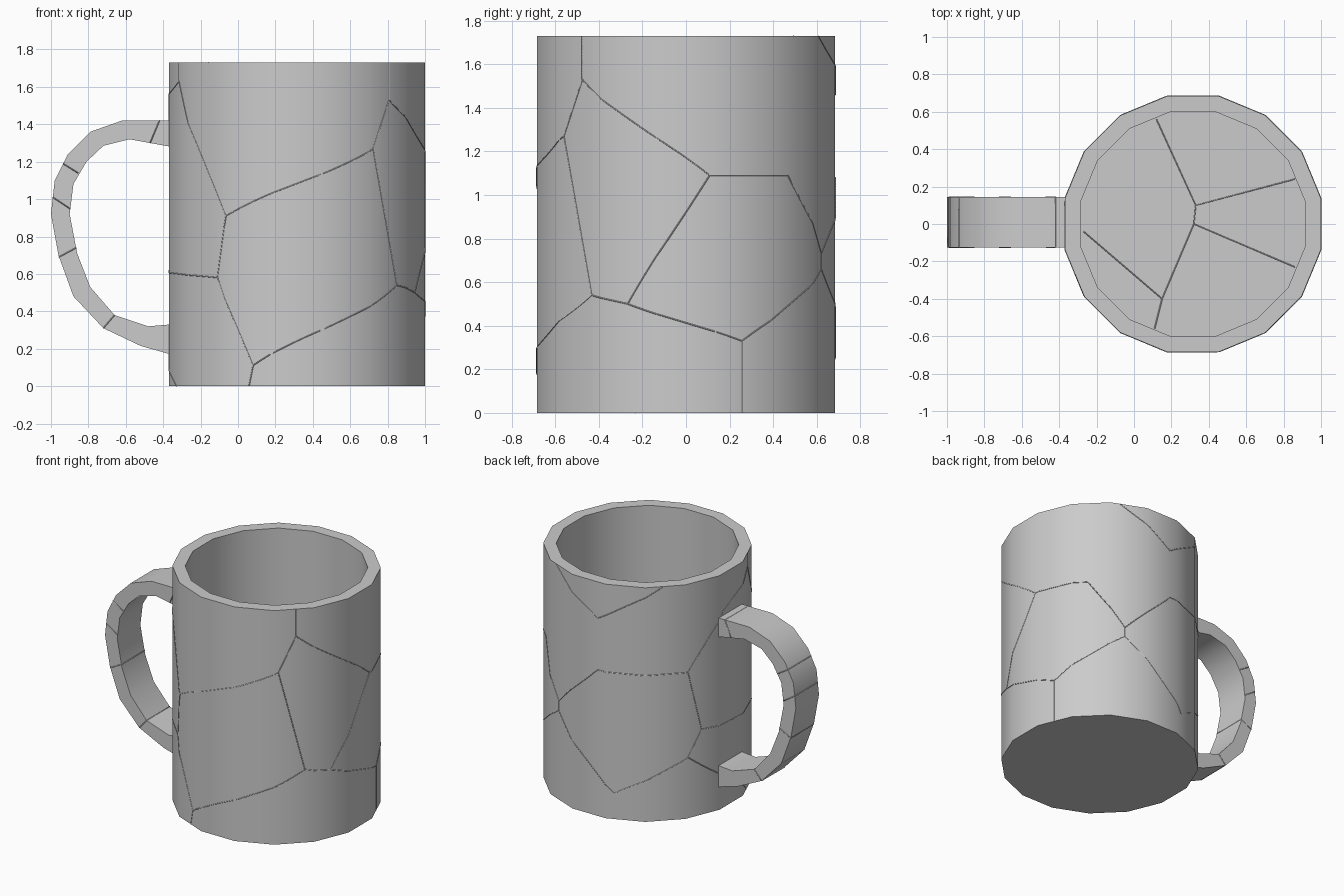
import bpy
import bmesh
from math import cos, sin, pi, radians, atan2
from mathutils import Vector, Matrix

if "Cube" in bpy.data.objects:
    bpy.data.objects.remove(bpy.data.objects["Cube"], do_unlink=True)

SIDES = 16
CENTRE_X = 0.315
OUTER, INNER = 0.698, 0.612
HEIGHT, FLOOR = 1.73, 0.09
HAIR = 0.003

grey = bpy.data.materials.new("grey_ceramic")
grey.use_nodes = True
grey.diffuse_color = (0.6, 0.6, 0.6, 1)
grey.node_tree.nodes["Principled BSDF"].inputs["Base Color"].default_value = grey.diffuse_color


def activate(obj):
    bpy.ops.object.select_all(action="DESELECT")
    obj.select_set(True)
    bpy.context.view_layer.objects.active = obj


def add_mesh(name, bm):
    bmesh.ops.recalc_face_normals(bm, faces=bm.faces)
    mesh = bpy.data.meshes.new(name)
    bm.to_mesh(mesh)
    bm.free()
    mesh.materials.append(grey)
    obj = bpy.data.objects.new(name, mesh)
    bpy.context.collection.objects.link(obj)
    activate(obj)
    bpy.ops.object.shade_smooth_by_angle(angle=radians(30))
    return obj


def add_hairlines(name, paths):
    """Fine seams along each path of points, as one mesh."""
    curve = bpy.data.curves.new(name, "CURVE")
    curve.dimensions = "3D"
    curve.bevel_depth = HAIR
    curve.bevel_resolution = 0
    for path in paths:
        spline = curve.splines.new("POLY")
        spline.points.add(len(path) - 1)
        for point, co in zip(spline.points, path):
            point.co = (*co, 1)
    curve.materials.append(grey)
    obj = bpy.data.objects.new(name, curve)
    bpy.context.collection.objects.link(obj)
    activate(obj)
    bpy.ops.object.convert(target="MESH")


# Mug body: a hollow profile turned into a sixteen-sided cup
bm = bmesh.new()
profile = [(0, 0), (OUTER, 0), (OUTER, HEIGHT), (INNER, HEIGHT), (INNER, FLOOR), (0, FLOOR)]
verts = [bm.verts.new((r, 0, z)) for r, z in profile]
edges = [bm.edges.new(pair) for pair in zip(verts, verts[1:])]
bmesh.ops.spin(bm, geom=verts + edges, cent=(0, 0, 0), axis=(0, 0, 1),
               angle=2 * pi, steps=SIDES, use_duplicate=False)
bmesh.ops.remove_doubles(bm, verts=bm.verts, dist=0.0005)
turn = Matrix.Translation((CENTRE_X, 0, 0)) @ Matrix.Rotation(pi / SIDES, 4, "Z")
bmesh.ops.transform(bm, matrix=turn, verts=bm.verts)
add_mesh("mug_body", bm)

# Handle: a faceted strap between an outer and an inner outline
outer = [(-0.36, 1.42), (-0.62, 1.42), (-0.79, 1.36), (-0.91, 1.24), (-0.98, 1.1), (-1, 0.92),
         (-0.96, 0.7), (-0.88, 0.48), (-0.72, 0.31), (-0.52, 0.215), (-0.36, 0.17)]
inner = [(-0.36, 1.28), (-0.58, 1.32), (-0.72, 1.285), (-0.81, 1.2), (-0.88, 1.08), (-0.9, 0.92),
         (-0.86, 0.71), (-0.79, 0.53), (-0.66, 0.38), (-0.48, 0.32), (-0.36, 0.33)]
NEAR, FAR = -0.125, 0.145


def section(a, b):
    """Four corners of a cut across the strap."""
    return [(a[0], NEAR, a[1]), (b[0], NEAR, b[1]), (b[0], FAR, b[1]), (a[0], FAR, a[1])]


bm = bmesh.new()
rings = [[bm.verts.new(co) for co in section(a, b)] for a, b in zip(outer, inner)]
for ring, following in zip(rings, rings[1:]):
    for i in range(4):
        j = (i + 1) % 4
        bm.faces.new((ring[i], ring[j], following[j], following[i]))
bm.faces.new(rings[0])
bm.faces.new(rings[-1])
add_mesh("handle", bm)

# Hairline cracks around the handle
cuts = [((-0.42, 1.42), (-0.47, 1.3)), ((-0.935, 1.19), (-0.855, 1.14)),
        ((-0.99, 1.01), (-0.9, 0.95)), ((-0.958, 0.69), (-0.865, 0.74)),
        ((-0.72, 0.31), (-0.66, 0.38))]
add_hairlines("handle_cracks", [section(*cut) + section(*cut)[:1] for cut in cuts])

# Hairline cracks over the outer wall: junctions as (degrees, height)
junctions = {
    "B": (-123, 0.91), "C": (-128, 0.58), "D": (-110, 0.11), "E": (-39, 0.54),
    "F": (-54, 1.27), "G": (-44, 1.53), "H": (9, 1.09), "I": (43, 1.09),
    "J": (-23, 0.5), "K": (22, 0.33), "L": (65, 0.73), "M": (65, 0.66),
    "N": (-157, 1.63), "a": (96, 1.46), "b": (96, 1.08), "c": (148, 1.08),
    "d": (157, 0.63), "e": (148, 0.45), "f": (106, 0.19), "g": (172, 1.45),
    "p": (-157, HEIGHT), "q": (-44, HEIGHT), "r": (62, HEIGHT), "s": (134, HEIGHT),
    "t": (-112, 0), "u": (22, 0), "v": (200, 0),
}
links = "BC CD DE EF FB FG GH HI HJ EJ JK IL KM LM Lb bc cd de ef fM dC cg gN NB Np Gq ra as Dt Ku ev"


def on_wall(co):
    """Push a point about the axis out to the flat-sided wall."""
    angle = atan2(co.y, co.x)
    step = 2 * pi / SIDES
    off = angle - round(angle / step) * step
    r = OUTER * cos(step / 2) / cos(off)
    return (CENTRE_X + r * cos(angle), r * sin(angle), co.z)


def wall_path(link, steps=30):
    ends = []
    for key in link:
        angle, z = junctions[key]
        ends.append(Vector((cos(radians(angle)), sin(radians(angle)), z)))
    return [on_wall(ends[0].lerp(ends[1], i / steps)) for i in range(steps + 1)]


add_hairlines("wall_cracks", [wall_path(link) for link in links.split()])

# Hairline cracks across the inside floor
floor_lines = [[(0.12, 0.56), (0.33, 0.1), (0.86, 0.24)],
               [(0.33, 0.1), (0.32, 0), (0.86, -0.23)],
               [(0.32, 0), (0.15, -0.4), (0.11, -0.56)],
               [(0.15, -0.4), (-0.27, -0.04)]]
add_hairlines("floor_cracks", [[(x, y, FLOOR) for x, y in line] for line in floor_lines])
